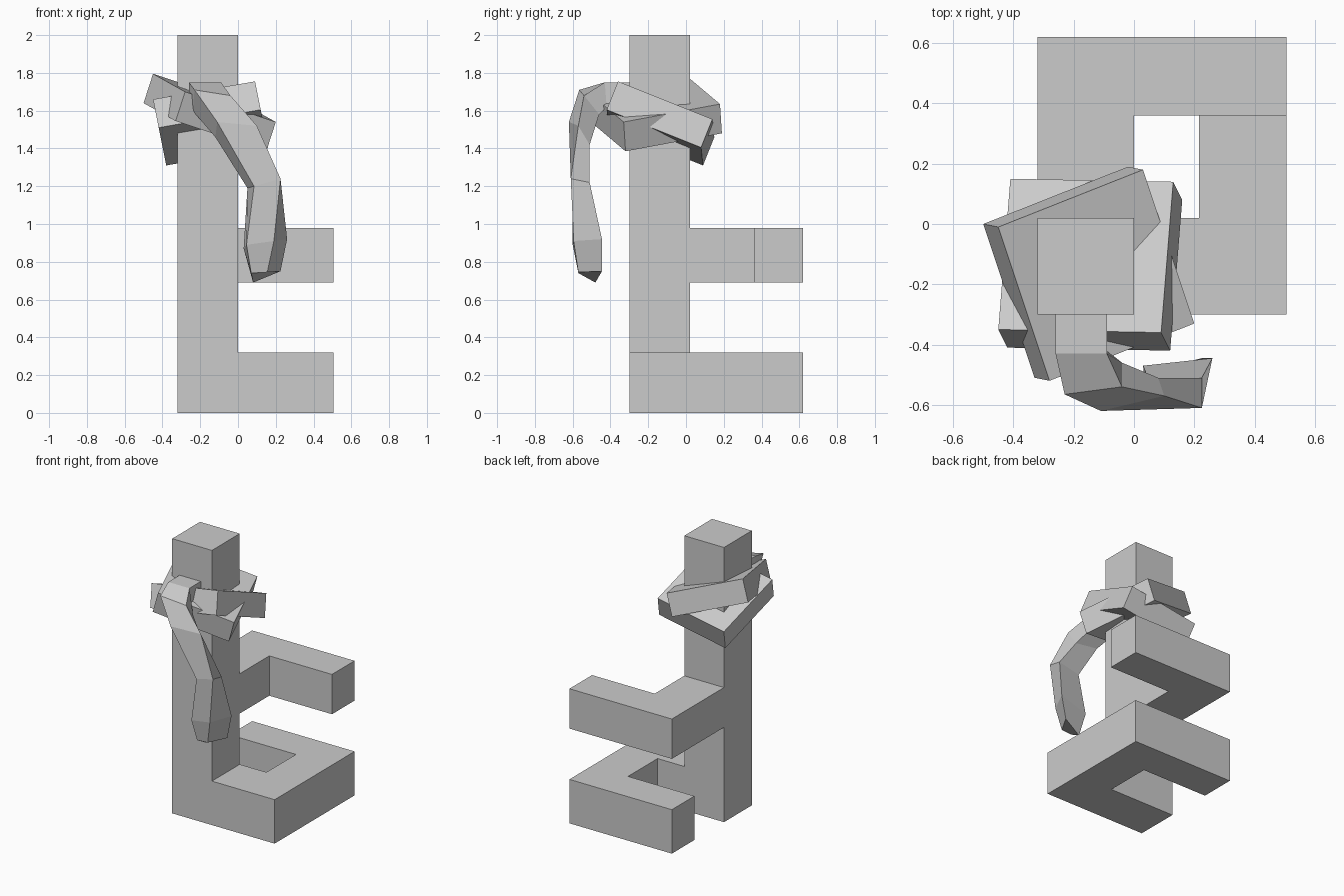
import bpy, bmesh
from mathutils import Vector

if "Cube" in bpy.data.objects:
    bpy.data.objects.remove(bpy.data.objects["Cube"])


def finish(name, bm):
    bmesh.ops.recalc_face_normals(bm, faces=bm.faces)
    mesh = bpy.data.meshes.new(name)
    bm.to_mesh(mesh)
    bm.free()
    obj = bpy.data.objects.new(name, mesh)
    bpy.context.collection.objects.link(obj)
    return obj


def prism(name, outline, z0, z1):
    """Extrude a flat xy outline from z0 up to z1."""
    bm = bmesh.new()
    face = bm.faces.new([bm.verts.new((x, y, z0)) for x, y in outline])
    top = bmesh.ops.extrude_face_region(bm, geom=[face])["geom"]
    verts = [v for v in top if isinstance(v, bmesh.types.BMVert)]
    bmesh.ops.translate(bm, verts=verts, vec=(0, 0, z1 - z0))
    return finish(name, bm)


def loft(name, sections):
    """Skin a row of four-cornered sections and cap both ends."""
    bm = bmesh.new()
    rings = [[bm.verts.new(p) for p in s] for s in sections]
    for a, b in zip(rings, rings[1:]):
        for i in range(4):
            j = (i + 1) % 4
            bm.faces.new((a[i], a[j], b[j], b[i]))
    bm.faces.new(rings[0])
    bm.faces.new(rings[-1])
    return finish(name, bm)


def slab(name, corner, across, depth, down):
    """Tilted block from one top corner and three edge vectors."""
    c, a, d, h = map(Vector, (corner, across, depth, down))
    top = [c, c + a, c + a + d, c + d]
    return loft(name, [top, [p + h for p in top]])


# Body: upright column, hooked base and hooked arm
L, C, R = -0.32, 0.0, 0.505
F, M, N, B = -0.30, 0.02, 0.36, 0.62
prism("column", [(L, F), (C, F), (C, M), (L, M)], 0, 2)
prism("base", [(C, F), (R, F), (R, B), (L, B), (L, N),
               (0.215, N), (0.215, M), (C, M)], 0, 0.32)
prism("arm", [(L, M), (C, M), (C, N), (R, N), (R, B), (L, B)], 0.69, 0.98)

# Scarf: two crossed tilted wraps around the column
slab("scarf_wrap_lower", (-0.45, -0.35, 1.66),
     (0.54, -0.01, 0.095), (0.04, 0.50, -0.20), (0.03, -0.06, -0.15))
slab("scarf_wrap_upper", (-0.28, -0.52, 1.70),
     (0.48, 0.19, -0.16), (-0.17, 0.51, 0.095), (-0.05, 0.01, -0.155))

# Scarf tail: outer left, outer right, inner right, inner left per section
loft("scarf_tail", [
    [(-0.26, -0.30, 1.75), (-0.09, -0.30, 1.75), (-0.09, -0.30, 1.62), (-0.26, -0.30, 1.62)],
    [(-0.26, -0.43, 1.75), (-0.09, -0.43, 1.75), (-0.09, -0.42, 1.62), (-0.26, -0.42, 1.62)],
    [(-0.23, -0.565, 1.71), (-0.04, -0.54, 1.68), (-0.04, -0.46, 1.58), (-0.24, -0.48, 1.60)],
    [(-0.11, -0.62, 1.54), (0.10, -0.57, 1.52), (0.08, -0.51, 1.42), (-0.12, -0.53, 1.46)],
    [(0.085, -0.60, 1.20), (0.225, -0.61, 1.24), (0.225, -0.51, 1.22), (0.05, -0.52, 1.19)],
    [(0.045, -0.60, 0.89), (0.19, -0.595, 0.91), (0.26, -0.445, 0.92), (0.03, -0.47, 0.87)],
    [(0.07, -0.57, 0.74), (0.155, -0.57, 0.745), (0.225, -0.445, 0.75), (0.08, -0.48, 0.69)],
])
